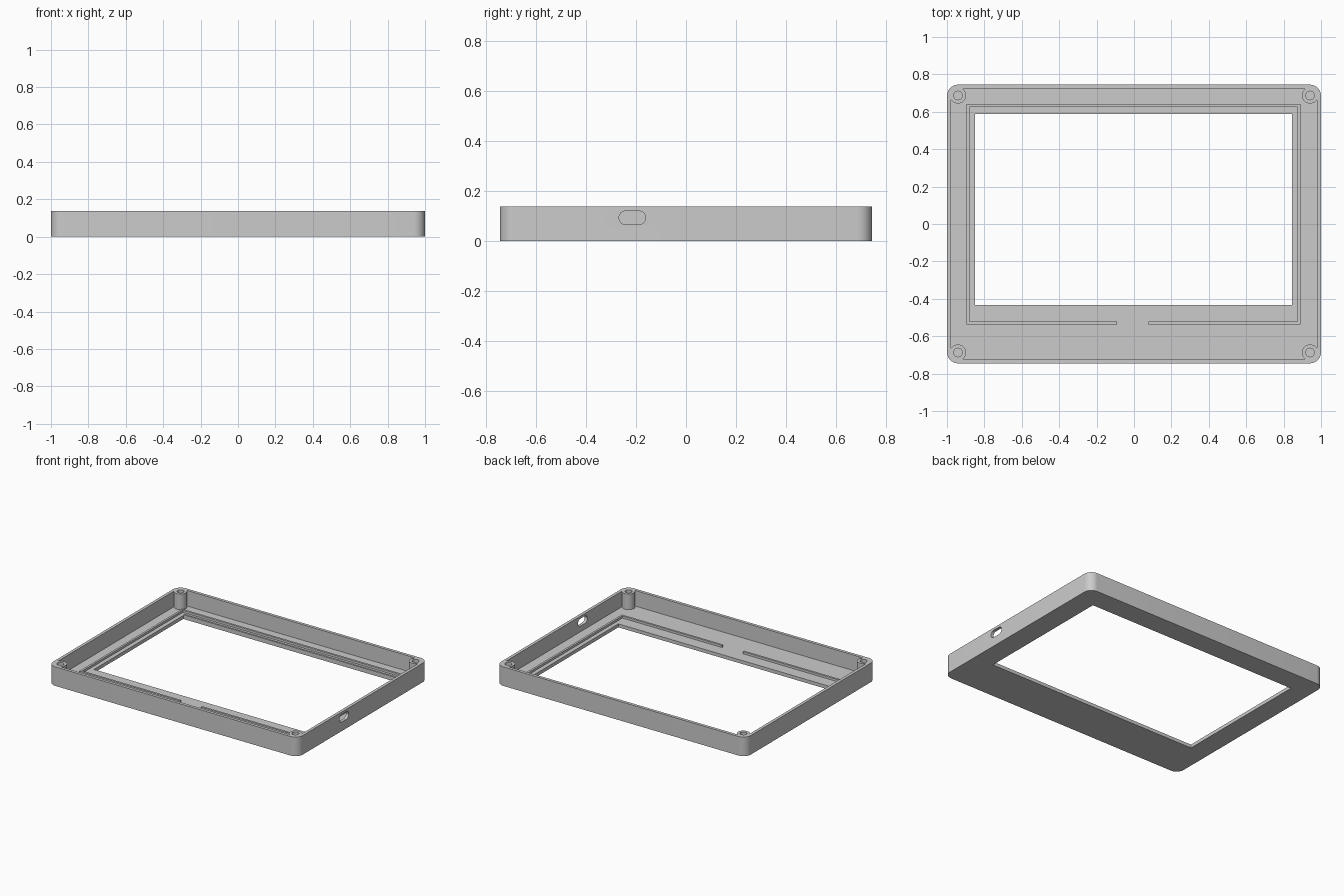
import bpy, bmesh, math

if "Cube" in bpy.data.objects:
    bpy.data.objects.remove(bpy.data.objects["Cube"], do_unlink=True)

# Main sizes
HX, HY, H = 1.0, 0.745, 0.138
WALL, FLOOR, CORNER = 0.022, 0.025, 0.06
BOSS_X, BOSS_Y = 0.941, 0.687

grey = bpy.data.materials.new("grey_plastic")
grey.use_nodes = True
colour = (0.6, 0.6, 0.6, 1)
grey.diffuse_color = colour
grey.node_tree.nodes["Principled BSDF"].inputs["Base Color"].default_value = colour


def rounded(x0, x1, y0, y1, r, n=10):
    """Outline of a rectangle with rounded corners."""
    centres = [(x1 - r, y1 - r), (x0 + r, y1 - r), (x0 + r, y0 + r), (x1 - r, y0 + r)]
    return [(cx + r * math.cos((q + i / n) * math.pi / 2),
             cy + r * math.sin((q + i / n) * math.pi / 2))
            for q, (cx, cy) in enumerate(centres) for i in range(n + 1)]


def rect(x0, x1, y0, y1):
    return [(x0, y0), (x1, y0), (x1, y1), (x0, y1)]


def circle(cx, cy, r, n=32):
    return [(cx + r * math.cos(math.tau * i / n), cy + r * math.sin(math.tau * i / n))
            for i in range(n)]


def prism(name, outline, low, high, along_x=False):
    """Extrude an outline along z, or a (y, z) outline along x."""
    bm = bmesh.new()
    place = (lambda p: (low, p[0], p[1])) if along_x else (lambda p: (p[0], p[1], low))
    face = bm.faces.new([bm.verts.new(place(p)) for p in outline])
    top = bmesh.ops.extrude_face_region(bm, geom=[face])["geom"]
    move = (high - low, 0, 0) if along_x else (0, 0, high - low)
    bmesh.ops.translate(bm, vec=move, verts=[v for v in top if isinstance(v, bmesh.types.BMVert)])
    bmesh.ops.remove_doubles(bm, verts=bm.verts, dist=1e-5)
    bmesh.ops.recalc_face_normals(bm, faces=bm.faces)
    mesh = bpy.data.meshes.new(name)
    bm.to_mesh(mesh)
    bm.free()
    mesh.materials.append(grey)
    obj = bpy.data.objects.new(name, mesh)
    bpy.context.collection.objects.link(obj)
    return obj


def combine(target, tool, operation="DIFFERENCE"):
    """Apply a boolean and remove the tool."""
    mod = target.modifiers.new("combine", "BOOLEAN")
    mod.operation, mod.object, mod.solver = operation, tool, "EXACT"
    bpy.context.view_layer.objects.active = target
    bpy.ops.object.modifier_apply(modifier=mod.name)
    bpy.data.objects.remove(tool, do_unlink=True)


# Tray with rounded corners
case = prism("bezel_case", rounded(-HX, HX, -HY, HY, CORNER), 0, H)

# Hollow pocket that leaves the corner screw bosses standing
corners = [(sx * BOSS_X, sy * BOSS_Y) for sx in (-1, 1) for sy in (-1, 1)]
ix, iy = HX - WALL, HY - WALL
pocket = prism("pocket", rounded(-ix, ix, -iy, iy, CORNER - WALL), FLOOR, H + 0.1)
for x, y in corners:
    combine(pocket, prism("boss", circle(x, y, 0.043), 0, H + 0.2))
combine(case, pocket)

# Screw holes
for x, y in corners:
    combine(case, prism("screw_hole", circle(x, y, 0.023), FLOOR, H + 0.1))

# Screen window and the cable slot in the left wall
combine(case, prism("window", rect(-0.85, 0.845, -0.433, 0.588), -0.1, 0.1))
combine(case, prism("slot", rounded(-0.268, -0.162, 0.066, 0.12, 0.0265),
                    0.9, 1.1, along_x=True))

# Ribs that hold the screen, with a gap at the front for a cable
RIB = 0.015
x0, x1, y0, y1 = -0.895, 0.89, -0.537, 0.641
ribs = {
    "rib_back": rect(x0, x1, y1 - RIB, y1),
    "rib_right": rect(x0, x0 + RIB, y0, y1),
    "rib_left": rect(x1 - RIB, x1, y0, y1),
    "rib_front_right": rect(x0, -0.09, y0, y0 + RIB),
    "rib_front_left": rect(0.078, x1, y0, y0 + RIB),
}
for name, outline in ribs.items():
    combine(case, prism(name, outline, 0.012, FLOOR + 0.016), "UNION")

# Low lip along the back edge of the window
combine(case, prism("window_lip", rect(-0.85, 0.845, 0.588, 0.602), 0.012, FLOOR + 0.006), "UNION")

bpy.ops.object.select_all(action="DESELECT")
case.select_set(True)
bpy.context.view_layer.objects.active = case
bpy.ops.object.shade_smooth_by_angle(angle=math.radians(30))
